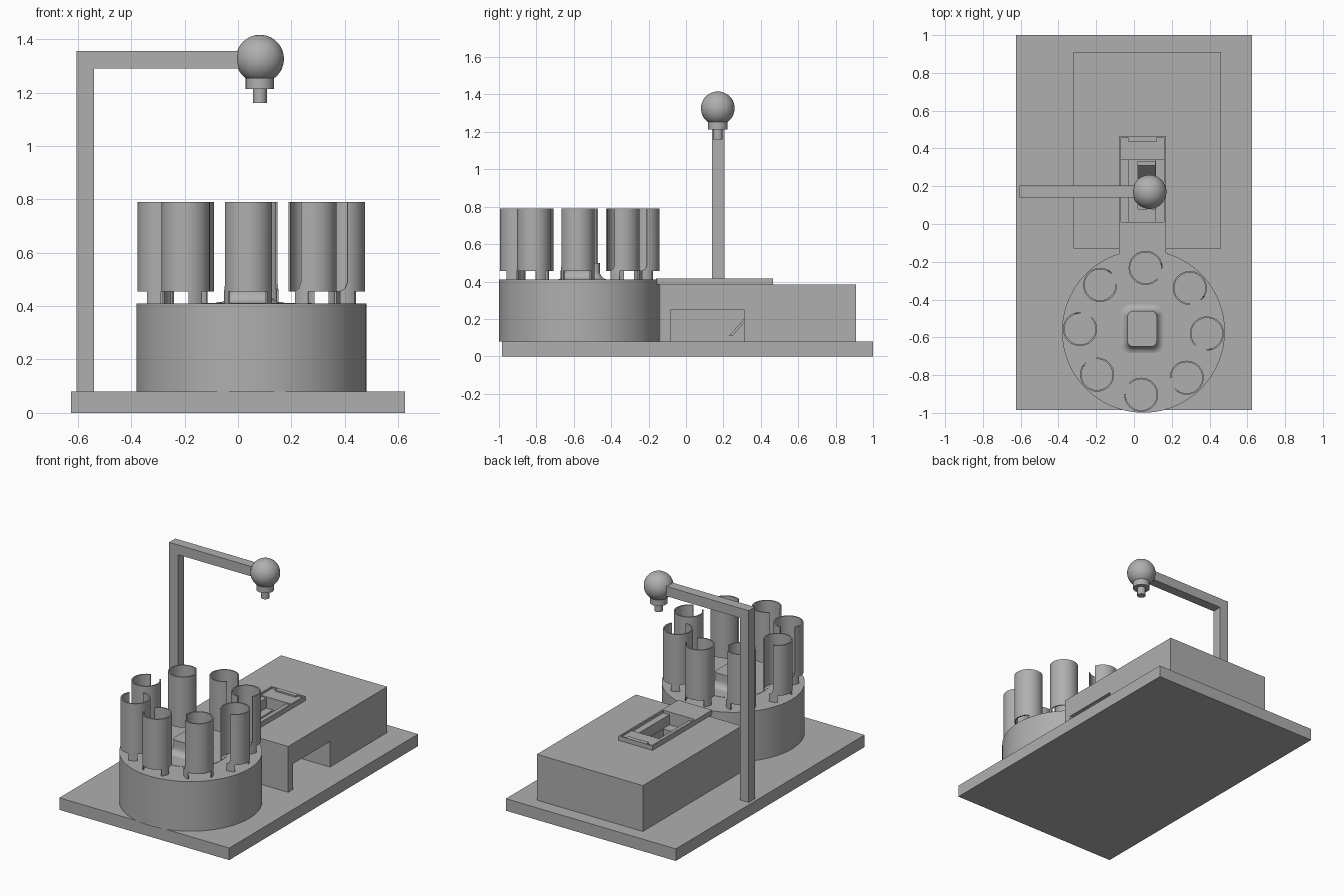
import bpy, bmesh, math
from math import sin, cos, radians, sqrt

cube = bpy.data.objects.get("Cube")
if cube:
    bpy.data.objects.remove(cube, do_unlink=True)

grey = bpy.data.materials.new("plain_grey")
grey.use_nodes = True
COLOUR = (0.43, 0.43, 0.43, 1)
grey.diffuse_color = COLOUR
grey.node_tree.nodes["Principled BSDF"].inputs["Base Color"].default_value = COLOUR


def activate(ob):
    bpy.ops.object.select_all(action='DESELECT')
    ob.select_set(True)
    bpy.context.view_layer.objects.active = ob


def finish(name, bm, smooth=False):
    bmesh.ops.recalc_face_normals(bm, faces=bm.faces)
    mesh = bpy.data.meshes.new(name)
    bm.to_mesh(mesh)
    bm.free()
    mesh.materials.append(grey)
    ob = bpy.data.objects.new(name, mesh)
    bpy.context.collection.objects.link(ob)
    if smooth:
        activate(ob)
        bpy.ops.object.shade_smooth_by_angle(angle=radians(35))
    return ob


def box(name, x, y, z):
    bm = bmesh.new()
    bmesh.ops.create_cube(bm, size=1)
    for v in bm.verts:
        for i, (lo, hi) in enumerate((x, y, z)):
            v.co[i] = hi if v.co[i] > 0 else lo
    return finish(name, bm)


def cylinder(name, x, y, z, r, sides=64):
    bm = bmesh.new()
    bmesh.ops.create_cone(bm, cap_ends=True, segments=sides, radius1=r, radius2=r, depth=z[1] - z[0])
    bmesh.ops.translate(bm, verts=bm.verts, vec=(x, y, sum(z) / 2))
    return finish(name, bm, True)


def loft(name, rings, smooth=False):
    bm = bmesh.new()
    rows = [[bm.verts.new(p) for p in ring] for ring in rings]
    n = len(rows[0])
    for a, b in zip(rows, rows[1:]):
        for i in range(n):
            j = (i + 1) % n
            bm.faces.new((a[i], a[j], b[j], b[i]))
    bm.faces.new(rows[0])
    bm.faces.new(rows[-1])
    return finish(name, bm, smooth)


def cut(target, *cutters):
    for c in cutters:
        c.hide_render = True
        mod = target.modifiers.new("cut", 'BOOLEAN')
        mod.operation = 'DIFFERENCE'
        mod.solver = 'EXACT'
        mod.object = c
        activate(target)
        bpy.ops.object.modifier_apply(modifier=mod.name)
        bpy.data.objects.remove(c, do_unlink=True)


# Base and housing with side outlet and dispensing shaft
box("base_plate", (-.625, .625), (-.985, 1), (0, .08))
housing = box("housing", (-.32, .46), (-.13, .91), (.08, .385))
cut(housing,
    box("outlet_cutter", (-.06, .5), (-.08, .31), (.05, .25)),
    box("recess_cutter", (-.03, .115), (.01, .34), (.33, .45)),
    box("shaft_cutter", (.02, .11), (.08, .33), (.2, .4)))
loft("outlet_ramp", [[(x, .23, .11), (x, .31, .2), (x, .31, .18), (x, .25, .11)] for x in (-.05, .2)])

# Slide track on the housing
box("track_front_plate", (-.08, .17), (-.16, .01), (.385, .415))
box("track_back_plate", (-.07, .16), (.34, .455), (.385, .405))
box("track_end_wall", (-.08, .17), (.455, .465), (.385, .415))
box("track_end_stop", (-.03, .12), (.435, .455), (.405, .415))
for side, wall, ledge in (("right", (-.08, -.07), (-.07, -.03)), ("left", (.16, .17), (.115, .16))):
    box("track_wall_" + side, wall, (.01, .455), (.385, .415))
    box("track_ledge_" + side, ledge, (.01, .34), (.385, .397))

# Drum with centre disc
CX, CY = .05, -.568
cylinder("drum", CX, CY, (.08, .41), .431, 96)
cylinder("centre_disc", CX, CY, (.405, .412), .226)


# Flared hub with rounded square section
def rounded(hx, hy, z, r=.035):
    pts = []
    for q, (sx, sy) in enumerate(((1, 1), (-1, 1), (-1, -1), (1, -1))):
        for k in range(7):
            a = radians(90 * q + 15 * k)
            pts.append((.043 + sx * (hx - r) + r * cos(a), -.555 + sy * (hy - r) + r * sin(a), z))
    return pts


steps = [radians(15 * k) for k in range(7)]
flare = [rounded(.122 - .044 * sin(a), .136 - .042 * sin(a), .455 - .044 * cos(a), .055 - .025 * sin(a))
         for a in steps]
loft("hub", flare + [rounded(.078, .094, .5, .03)], True)


# Holder tubes: open at the bottom between two feet, with a slit up one side
LOW, SILL, TOP, R, STEP = .41, .455, .79, .09, 6


def tube(name, phi):
    bm = bmesh.new()
    px, py = CX + .336 * cos(phi), CY + .336 * sin(phi)

    def point(deg, z):
        a = phi + radians(deg)
        return bm.verts.new((px + R * cos(a), py + R * sin(a), z))

    def panel(a, z0, z1a, z1b):
        bm.faces.new((point(a, z0), point(a + STEP, z0), point(a + STEP, z1b), point(a, z1a)))

    def fillet(a):
        t = (a - 270) / 18
        return SILL + .004 + .03 * (1 - sqrt(max(0, 1 - t * t)))

    for a in range(0, 360, STEP):
        if 54 <= a < 90 or 270 <= a < 306:
            panel(a, LOW, SILL, SILL)
        if 270 <= a < 288:
            panel(a, SILL, fillet(a), fillet(a + STEP))
        elif not 228 <= a < 288:
            if a == 288:
                panel(a, SILL, SILL + .034, SILL + .034)
                panel(a, SILL + .034, TOP, TOP)
            else:
                panel(a, SILL, TOP, TOP)
    bmesh.ops.remove_doubles(bm, verts=bm.verts, dist=.0005)
    ob = finish(name, bm)
    # Face the shell outward so the wall thickens inward
    centre_face = ob.data.polygons[0]
    if centre_face.normal.x * (centre_face.center.x - px) + centre_face.normal.y * (centre_face.center.y - py) < 0:
        ob.data.flip_normals()
    mod = ob.modifiers.new("wall", 'SOLIDIFY')
    mod.thickness = .008
    mod.offset = -1
    activate(ob)
    bpy.ops.object.modifier_apply(modifier=mod.name)
    bpy.ops.object.shade_smooth_by_angle(angle=radians(35))


for i in range(8):
    tube("holder_tube_%d" % (i + 1), radians(88 - 45 * i))

# Gantry post, arm and round head
box("gantry_post", (-.605, -.54), (.14, .205), (.08, 1.355))
box("gantry_arm", (-.54, .01), (.14, .205), (1.29, 1.355))
HX, HY = .082, .17
bm = bmesh.new()
bmesh.ops.create_uvsphere(bm, u_segments=48, v_segments=24, radius=.09)
bmesh.ops.translate(bm, verts=bm.verts, vec=(HX, HY, 1.326))
finish("head_ball", bm, True)
cylinder("head_collar", HX, HY, (1.213, 1.28), .053)
cylinder("head_nozzle", HX, HY, (1.16, 1.22), .026, 32)
